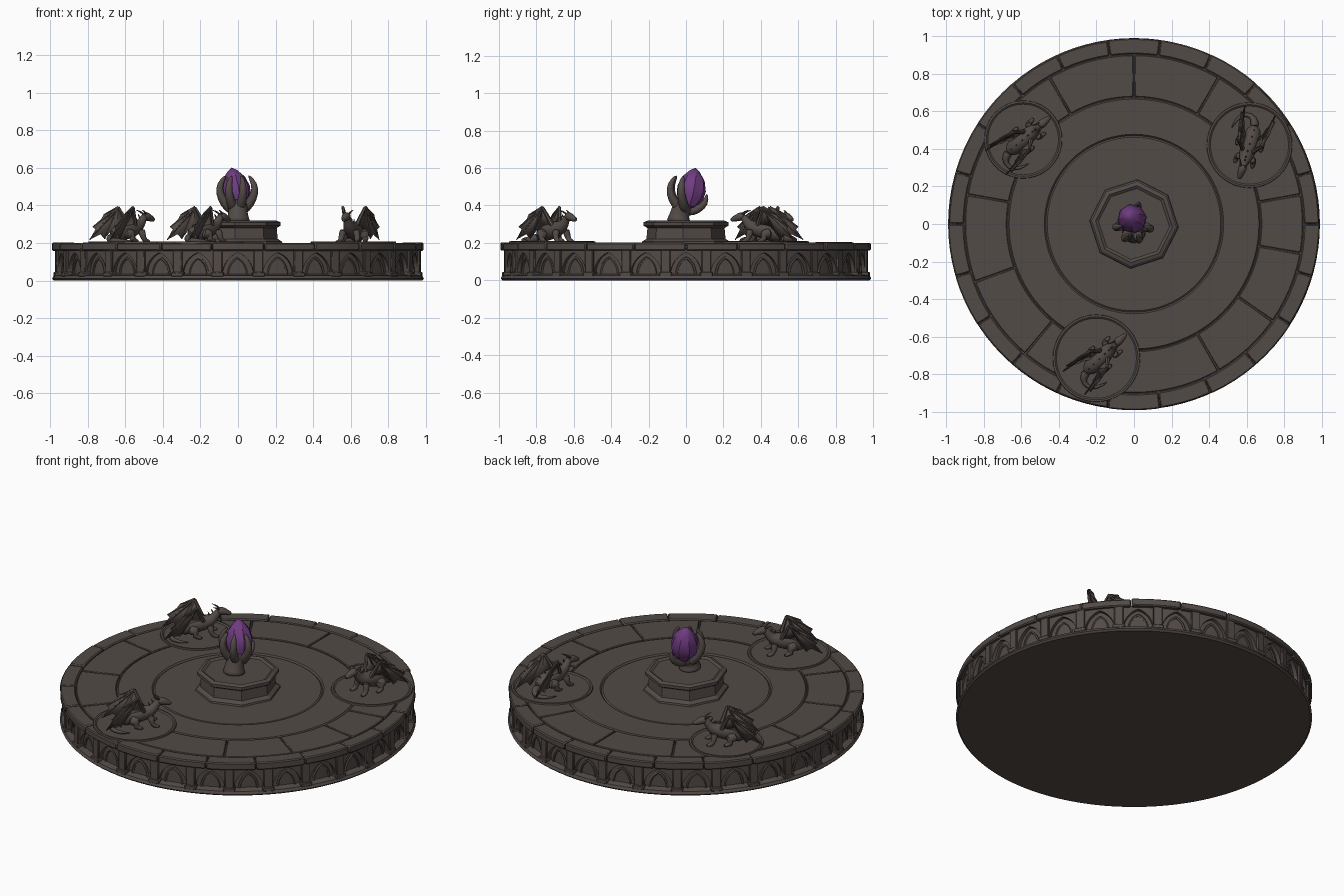
import bpy, bmesh, random
from math import sin, cos, pi, radians, sqrt
from mathutils import Vector, Matrix

random.seed(4)
if "Cube" in bpy.data.objects:
    bpy.data.objects.remove(bpy.data.objects["Cube"], do_unlink=True)


def material(name, rgb):
    mat = bpy.data.materials.new(name)
    mat.use_nodes = True
    mat.diffuse_color = (*rgb, 1)
    shader = next(n for n in mat.node_tree.nodes if n.type == "BSDF_PRINCIPLED")
    shader.inputs["Base Color"].default_value = (*rgb, 1)
    shader.inputs["Roughness"].default_value = 0.8
    return mat


STONE = material("brown_grey_stone", (0.085, 0.069, 0.062))
VIOLET = material("violet_crystal", (0.16, 0.045, 0.22))


def finish(bm, name, mat=STONE, angle=35):
    bmesh.ops.recalc_face_normals(bm, faces=bm.faces)
    mesh = bpy.data.meshes.new(name)
    bm.to_mesh(mesh)
    bm.free()
    mesh.materials.append(mat)
    obj = bpy.data.objects.new(name, mesh)
    bpy.context.collection.objects.link(obj)
    bpy.ops.object.select_all(action="DESELECT")
    obj.select_set(True)
    bpy.context.view_layer.objects.active = obj
    bpy.ops.object.shade_smooth_by_angle(angle=radians(angle))
    return obj


def polar(r, a, z):
    return Vector((r * cos(a), r * sin(a), z))


def loft(bm, rings):
    loops = [[bm.verts.new(p) for p in ring] for ring in rings]
    for a, b in zip(loops, loops[1:]):
        for i in range(len(a)):
            j = (i + 1) % len(a)
            bm.faces.new((a[i], a[j], b[j], b[i]))
    bm.faces.new(loops[0])
    bm.faces.new(loops[-1])


def lathe(name, profile, sides, start=0.0, **kw):
    bm = bmesh.new()
    verts = [bm.verts.new(polar(r, start, z)) for r, z in profile]
    edges = [bm.edges.new(pair) for pair in zip(verts, verts[1:])]
    bmesh.ops.spin(bm, geom=verts + edges, cent=(0, 0, 0), axis=(0, 0, 1),
                   angle=2 * pi, steps=sides)
    bmesh.ops.remove_doubles(bm, verts=bm.verts, dist=0.0002)
    return finish(bm, name, **kw)


def slab(bm, r0, r1, a0, a1, z0, z1):
    steps = max(1, round((a1 - a0) / 0.07))
    angles = [a0 + (a1 - a0) * i / steps for i in range(steps + 1)]
    loft(bm, [[polar(r0, a, z0), polar(r1, a, z0), polar(r1, a, z1), polar(r0, a, z1)]
              for a in angles])


def tube(bm, points, sides=8, unit=0.001):
    """Sweep a round section along (x, y, z, radius) points in thousandths."""
    centres = [Vector(p[:3]) * unit for p in points]
    side, rings, last = None, [], len(points) - 1
    for i, c in enumerate(centres):
        along = (centres[min(i + 1, last)] - centres[max(i - 1, 0)]).normalized()
        side = side if side else along.orthogonal()
        side = (side - along * side.dot(along)).normalized()
        other = along.cross(side)
        r = points[i][3] * unit
        rings.append([c + side * r * cos(t) + other * r * sin(t)
                      for t in (2 * pi * k / sides for k in range(sides))])
    loft(bm, rings)


def bevel(obj, width):
    mod = obj.modifiers.new("Bevel", "BEVEL")
    mod.width, mod.segments = width, 1


def soften(obj):
    obj.modifiers.new("Subdivision", "SUBSURF").levels = 1
    obj.modifiers[-1].render_levels = 1


# Round platform with stepped floor and concentric joints
lathe("platform", [(0, 0), (0.98, 0), (0.99, 0.01), (0.982, 0.026), (0.945, 0.034),
                   (0.945, 0.17), (0.92, 0.19), (0.672, 0.19), (0.665, 0.2),
                   (0.478, 0.2), (0.47, 0.191), (0.462, 0.197), (0, 0.197)], 96)

# Rim stones with slightly uneven heights
bm = bmesh.new()
RIM = 22
for i in range(RIM):
    a = 2 * pi * i / RIM
    slab(bm, 0.905, random.uniform(0.984, 0.992), a + 0.002, a + 2 * pi / RIM - 0.002,
         0.158, random.uniform(0.199, 0.204))
bevel(finish(bm, "rim_stones"), 0.006)

# Outer paving stones
bm = bmesh.new()
joints = [-60, -35, -10, 10, 60, 90, 120, 170, 200, 230, 300]
for a, b in zip(joints, joints[1:]):
    slab(bm, 0.677, 0.9, radians(a) + 0.004, radians(b) - 0.004, 0.18, 0.2)
bevel(finish(bm, "paving_stones"), 0.004)

# Pillars and pointed arcade around the side
BAYS = 28
half = pi / BAYS
width = half * 0.76
pillars, arches, tracery = bmesh.new(), bmesh.new(), bmesh.new()


def arch_height(u):
    c = (abs(u) + 0.5) / 1.5
    return sqrt(max(0, 1 - c * c)) / sqrt(1 - 1 / 9)


for i in range(BAYS):
    mid = 2 * pi * i / BAYS + pi / 2
    slab(pillars, 0.935, 0.978, mid + half - 0.026, mid + half + 0.026, 0.02, 0.165)
    slab(pillars, 0.935, 0.986, mid + half - 0.034, mid + half + 0.034, 0.02, 0.045)
    rings, inner = [], []
    for k in range(-8, 9):
        u = sin(k / 8 * pi / 2)
        a, z = mid + u * width, 0.032 + 0.116 * arch_height(u)
        rings.append([polar(0.966, a, z), polar(0.966, a, 0.166),
                      polar(0.935, a, 0.166), polar(0.935, a, z)])
        p = polar(0.947, mid + u * width * 0.62, 0.03 + 0.09 * arch_height(u)) * 1000
        inner.append((*p, 7))
    loft(arches, rings)
    tube(tracery, inner, sides=5)
bevel(finish(pillars, "pillars"), 0.004)
finish(arches, "arcade")
finish(tracery, "inner_arches")

# Octagonal pedestal
lathe("pedestal", [(0.24, 0.19), (0.235, 0.207), (0.212, 0.222), (0.207, 0.28),
                   (0.228, 0.292), (0.228, 0.31), (0.205, 0.319), (0.19, 0.309),
                   (0, 0.309)], 8, start=-0.08, angle=20)

# Stone hand: wrist, four tall fingers and a thumb
bm = bmesh.new()
tube(bm, [(0, -40, 305, 78), (0, -38, 330, 62), (0, -32, 365, 52), (0, -12, 400, 62),
          (0, 0, 420, 40)], sides=10)
for deg in (-165, -118, -72, -20):
    a = radians(deg)
    tube(bm, [(-3 + r * cos(a), 8 + r * sin(a), z, w) for r, z, w in
              ((20, 365, 32), (72, 410, 28), (100, 465, 23), (98, 515, 20), (62, 562, 6))])
tube(bm, [(0, 0, 365, 30), (15, 65, 375, 24), (25, 108, 415, 20), (25, 112, 465, 5)])
soften(finish(bm, "hand", angle=60))

# Faceted crystal held by the hand
gem = lathe("crystal", [(0, -0.115), (0.04, -0.1), (0.072, -0.05), (0.079, 0),
                        (0.062, 0.055), (0.028, 0.096), (0, 0.115)], 8,
            mat=VIOLET, angle=32)
gem.location = (-0.012, 0.03, 0.49)
gem.rotation_euler = (-0.22, -0.15, 0.2)

# Dragon body, facing +x
bm = bmesh.new()
tube(bm, [(-110, 0, 32, 30), (-55, 0, 55, 55), (15, 0, 72, 52), (65, 0, 80, 42),
          (95, 0, 103, 28), (108, 0, 128, 22), (125, 0, 142, 23)])
tube(bm, [(108, 0, 143, 20), (130, 0, 143, 27), (158, 0, 133, 20), (192, 0, 120, 11)])
tube(bm, [(-95, 0, 32, 32), (-145, -15, 20, 20), (-160, -65, 14, 15),
          (-115, -108, 11, 11), (-55, -118, 9, 2)])
for s in (-1, 1):
    tube(bm, [(70, 32 * s, 75, 26), (72, 45 * s, 35, 17), (85, 46 * s, 10, 15),
              (118, 50 * s, 7, 9)])
    tube(bm, [(-55, 38 * s, 52, 40), (0, 58 * s, 48, 28), (-28, 62 * s, 18, 17),
              (25, 68 * s, 7, 12)])
    tube(bm, [(125, 12 * s, 152, 9), (105, 18 * s, 168, 6), (80, 26 * s, 176, 1)], sides=5)
for x, z in ((-75, 85), (-40, 105), (0, 118), (40, 122), (70, 128), (88, 145)):
    tube(bm, [(x, 0, z - 15, 11), (x - 14, 0, z + 14, 1)], sides=4)
body = finish(bm, "dragon_body", angle=60)

# Raised wings: scalloped membrane and finger bones
shoulder, wrist = (30, 28, 95), (-10, 62, 190)
tips = [(-92, 86, 150), (-160, 94, 85), (-190, 84, 18), (-105, 62, 22)]
root = (-50, 30, 75)
skin, bones = bmesh.new(), bmesh.new()
for s in (-1, 1):
    def at(p):
        return Vector((p[0], p[1] * s, p[2])) * 0.001
    edge = []
    for a, b in zip(tips, tips[1:] + [root]):
        edge += [at(a), (at(a) + at(b)).lerp(2 * at(wrist), 0.16) / 2]
    edge += [at(root), at(shoulder)]
    top = skin.verts.new(at(wrist))
    outline = [skin.verts.new(p) for p in edge]
    for a, b in zip(outline, outline[1:]):
        skin.faces.new((top, a, b))
    for end, w in [(shoulder, 14)] + [(t, 3) for t in tips]:
        tube(bones, [(wrist[0], wrist[1] * s, wrist[2], 8), (end[0], end[1] * s, end[2], w)],
             sides=6)
wings = finish(skin, "dragon_wings")
wing_bones = finish(bones, "dragon_wing_bones")

# Place three dragons, each on a round plinth
spots = [("front", -0.2, -0.715, 0.235, 43), ("back_right", -0.59, 0.45, 0.21, 40),
         ("back_left", 0.615, 0.42, 0.23, 253)]
for index, (label, x, y, r, turn) in enumerate(spots):
    plinth = lathe(label + "_plinth", [(0, 0.203), (r - 0.022, 0.203), (r - 0.014, 0.209),
                                       (r - 0.004, 0.208), (r, 0.19)], 40)
    plinth.location = (x, y, 0)
    for part in (body, wings, wing_bones):
        obj = part
        if index:
            obj = part.copy()
            obj.modifiers.clear()
            bpy.context.collection.objects.link(obj)
        obj.name = label + "_" + part.data.name
        obj.location = (x + (0.02 if label == "front" else 0), y, 0.2)
        obj.rotation_euler.z = radians(turn)
        if part is body:
            soften(obj)
        elif part is wings:
            mod = obj.modifiers.new("Thickness", "SOLIDIFY")
            mod.thickness, mod.offset = 0.005, 0
